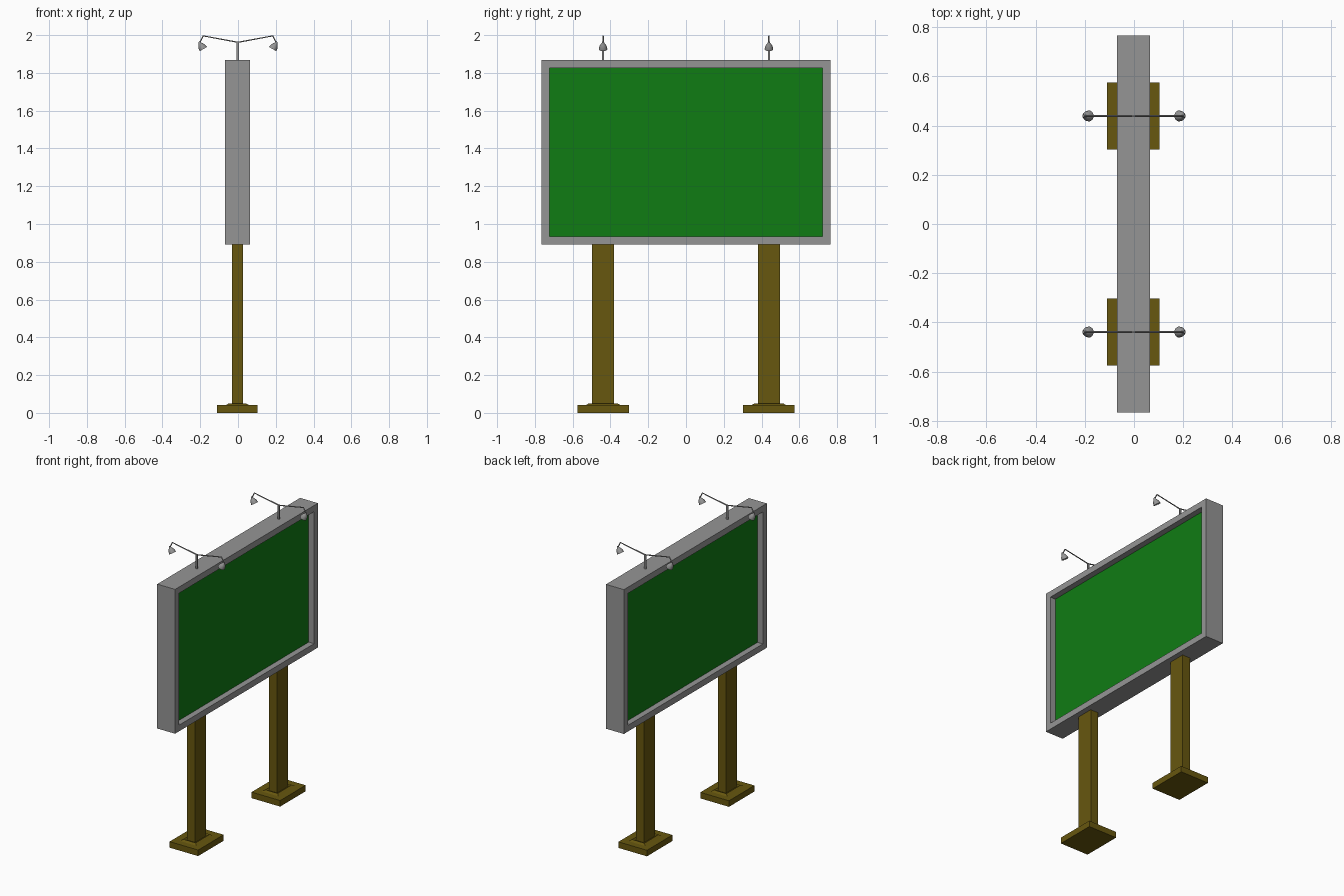
import bpy, bmesh
from math import cos, sin, pi
from mathutils import Vector, Matrix

if "Cube" in bpy.data.objects:
    bpy.data.objects.remove(bpy.data.objects["Cube"])

CX = -0.003          # board and posts sit very slightly off the lamp centre
POST_Y = 0.439


def material(name, rgb):
    m = bpy.data.materials.new(name)
    m.diffuse_color = (*rgb, 1)
    m.use_nodes = True
    m.node_tree.nodes["Principled BSDF"].inputs["Base Color"].default_value = m.diffuse_color
    return m


green = material("green_face", (0.005, 0.2, 0.007))
brown = material("olive_brown", (0.136, 0.095, 0.0045))
grey = material("mid_grey", (0.3, 0.3, 0.3))


def finish(name, bm, mat=grey, smooth=False):
    bmesh.ops.recalc_face_normals(bm, faces=bm.faces[:])
    me = bpy.data.meshes.new(name)
    bm.to_mesh(me)
    bm.free()
    ob = bpy.data.objects.new(name, me)
    bpy.context.collection.objects.link(ob)
    me.materials.append(mat)
    if smooth:
        bpy.ops.object.select_all(action='DESELECT')
        ob.select_set(True)
        bpy.context.view_layer.objects.active = ob
        bpy.ops.object.shade_smooth_by_angle(angle=0.7)
    return ob


def box(lo, hi):
    bm = bmesh.new()
    lo, hi = Vector(lo), Vector(hi)
    bmesh.ops.create_cube(bm, size=1, matrix=Matrix.Translation((lo + hi) / 2)
                          @ Matrix.Diagonal((*(hi - lo), 1)))
    return bm


def rings(loops):
    """Skin a list of equally long point loops and cap both ends."""
    bm = bmesh.new()
    vs = [[bm.verts.new(p) for p in loop] for loop in loops]
    n = len(vs[0])
    for a, b in zip(vs, vs[1:]):
        for i in range(n):
            j = (i + 1) % n
            bm.faces.new((a[i], a[j], b[j], b[i]))
    bm.faces.new(vs[0])
    bm.faces.new(vs[-1])
    return bm


def rect(cx, cy, hx, hy, z):
    return [(cx + sx * hx, cy + sy * hy, z)
            for sx, sy in ((-1, -1), (1, -1), (1, 1), (-1, 1))]


def lathe(start, axis, profile, n=16):
    """Revolve (distance, radius) pairs about an axis."""
    q = Vector(axis).to_track_quat('Z', 'Y')
    return rings([[Vector(start) + q @ Vector((r * cos(2 * pi * i / n),
                                               r * sin(2 * pi * i / n), d))
                   for i in range(n)] for d, r in profile])


# Board frame: box with both big faces opened through
bm = box((CX - 0.067, -0.765, 0.891), (CX + 0.067, 0.765, 1.869))
bm.normal_update()
sides = [f for f in bm.faces if abs(f.normal.x) > 0.9]
bmesh.ops.inset_individual(bm, faces=sides, thickness=0.042,
                           use_even_offset=True)
rim = [e for f in sides for e in f.edges]
bmesh.ops.delete(bm, geom=sides, context='FACES_ONLY')
bmesh.ops.bridge_loops(bm, edges=rim)
finish("board_frame", bm)

# Recessed green display slab
finish("display_panel",
       box((CX - 0.027, -0.724, 0.932), (CX + 0.027, 0.724, 1.828)), green)

for tag, y in (("left", -POST_Y), ("right", POST_Y)):
    # Post
    finish(f"post_{tag}", box((CX - 0.030, y - 0.058, 0.02),
                              (CX + 0.030, y + 0.058, 0.893)), brown)
    # Foot plate with a low raised collar around the post
    finish(f"foot_{tag}", rings([
        rect(CX, y, 0.107, 0.136, 0),
        rect(CX, y, 0.107, 0.136, 0.041),
        rect(CX, y, 0.062, 0.092, 0.041),
        rect(CX, y, 0.046, 0.076, 0.050),
        rect(CX, y, 0.030, 0.058, 0.042)]), brown)
    # Lamp pole
    finish(f"lamp_pole_{tag}", box((CX - 0.006, y - 0.0045, 1.865),
                                   (CX + 0.008, y + 0.0045, 1.965)))
    # Bent double arm
    cu = bpy.data.curves.new(f"lamp_arm_{tag}", 'CURVE')
    cu.dimensions = '3D'
    cu.bevel_depth = 0.0038
    cu.bevel_resolution = 1
    cu.use_fill_caps = True
    cu.materials.append(grey)
    path = [(-0.203, 1.96), (-0.184, 1.996), (0, 1.962),
            (0.184, 1.996), (0.203, 1.96)]
    sp = cu.splines.new('POLY')
    sp.points.add(len(path) - 1)
    for p, (x, z) in zip(sp.points, path):
        p.co = (x, y, z, 1)
    bpy.context.collection.objects.link(
        bpy.data.objects.new(f"lamp_arm_{tag}", cu))
    # Lamp shades tilted in towards the board
    for end, s in (("back", -1), ("front", 1)):
        finish(f"lamp_shade_{tag}_{end}",
               lathe((s * 0.206, y, 1.965), (-s * 0.5, 0, -0.866),
                     [(0, 0.005), (0.010, 0.008), (0.016, 0.013),
                      (0.030, 0.020), (0.045, 0.0225), (0.045, 0.0205),
                      (0.040, 0.018)]), smooth=True)
